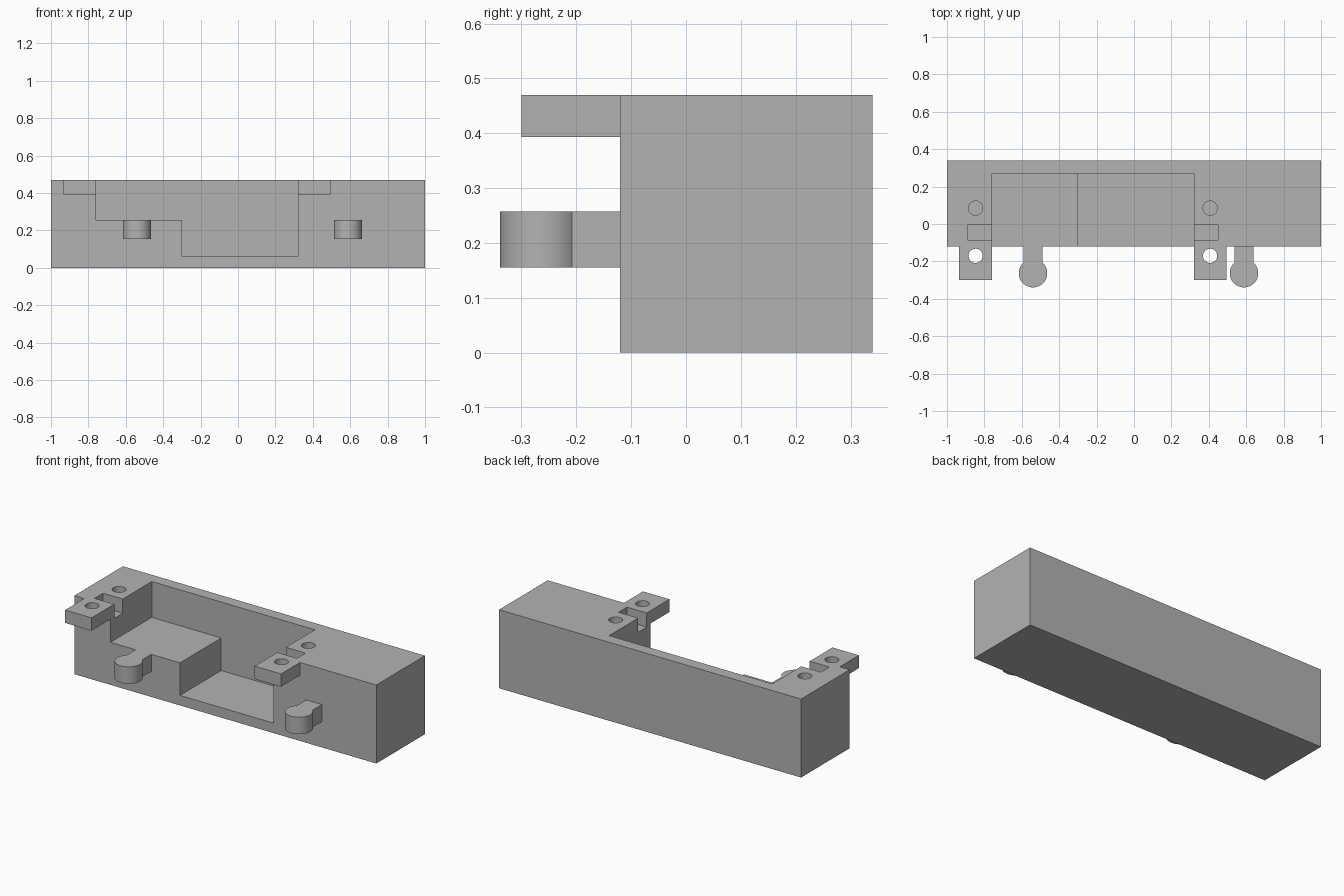
import bpy, bmesh, math

cube = bpy.data.objects.get("Cube")
if cube:
    bpy.data.objects.remove(cube, do_unlink=True)

grey = bpy.data.materials.new("plain_grey")
grey.use_nodes = True
COLOUR = (0.45, 0.45, 0.45, 1)
grey.diffuse_color = COLOUR
for node in grey.node_tree.nodes:
    if node.type == 'BSDF_PRINCIPLED':
        node.inputs["Base Color"].default_value = COLOUR

TOP, FRONT, BACK = 0.47, -0.12, 0.34


def prism(name, outline, z0, z1):
    """Extrude a counter-clockwise xy outline from z0 up to z1."""
    bm = bmesh.new()
    face = bm.faces.new([bm.verts.new((x, y, z0)) for x, y in outline])
    ext = bmesh.ops.extrude_face_region(bm, geom=[face])
    verts = [g for g in ext["geom"] if isinstance(g, bmesh.types.BMVert)]
    bmesh.ops.translate(bm, verts=verts, vec=(0, 0, z1 - z0))
    bmesh.ops.recalc_face_normals(bm, faces=bm.faces)
    mesh = bpy.data.meshes.new(name)
    bm.to_mesh(mesh)
    bm.free()
    mesh.materials.append(grey)
    obj = bpy.data.objects.new(name, mesh)
    bpy.context.collection.objects.link(obj)
    return obj


def box(name, x0, x1, y0, y1, z0, z1):
    return prism(name, [(x0, y0), (x1, y0), (x1, y1), (x0, y1)], z0, z1)


def arc(cx, cy, r, start, end, steps):
    angles = [start + (end - start) * i / steps for i in range(steps + 1)]
    return [(cx + r * math.cos(a), cy + r * math.sin(a)) for a in angles]


def activate(obj):
    bpy.ops.object.select_all(action='DESELECT')
    obj.select_set(True)
    bpy.context.view_layer.objects.active = obj


def combine(target, tool, operation):
    """Apply a boolean and discard the tool."""
    mod = target.modifiers.new("boolean", 'BOOLEAN')
    mod.operation, mod.solver, mod.object = operation, 'EXACT', tool
    activate(target)
    bpy.ops.object.modifier_apply(modifier=mod.name)
    bpy.data.objects.remove(tool, do_unlink=True)


# Block with a stepped cavity open to the top and front
housing = box("housing", -1, 1, FRONT, BACK, 0, TOP)
combine(housing, box("shallow_cut", -0.76, -0.2, -0.3, 0.27, 0.255, 0.6), 'DIFFERENCE')
combine(housing, box("deep_cut", -0.3, 0.32, -0.3, 0.27, 0.06, 0.6), 'DIFFERENCE')

# Tabs, slots and screw holes on both sides of the cavity
for edge, side in ((-0.76, -1), (0.32, 1)):
    def span(inner, outer):
        return sorted((edge + side * inner, edge + side * outer))

    combine(housing, box("tab", *span(0, 0.175), -0.3, FRONT + 0.02, 0.393, TOP), 'UNION')
    combine(housing, box("slot_cut", *span(-0.05, 0.13), -0.085, -0.005, 0.385, 0.6), 'DIFFERENCE')
    for y in (-0.17, 0.085):
        ring = arc(edge + side * 0.087, y, 0.038, 0, 2 * math.pi, 40)[:-1]
        combine(housing, prism("hole_cut", ring, 0.32, 0.6), 'DIFFERENCE')

# Keyhole-shaped pegs on the front face
pegs = []
for name, cx in (("right_peg", -0.54), ("left_peg", 0.588)):
    half, radius = 0.052, 0.076
    join = math.acos(half / radius)
    outline = arc(cx, -0.263, radius, math.pi - join, 2 * math.pi + join, 40)
    outline += [(cx + half, FRONT), (cx - half, FRONT)]
    pegs.append(prism(name, outline, 0.155, 0.257))

for obj in [housing] + pegs:
    activate(obj)
    bpy.ops.object.shade_smooth_by_angle(angle=math.radians(30))
